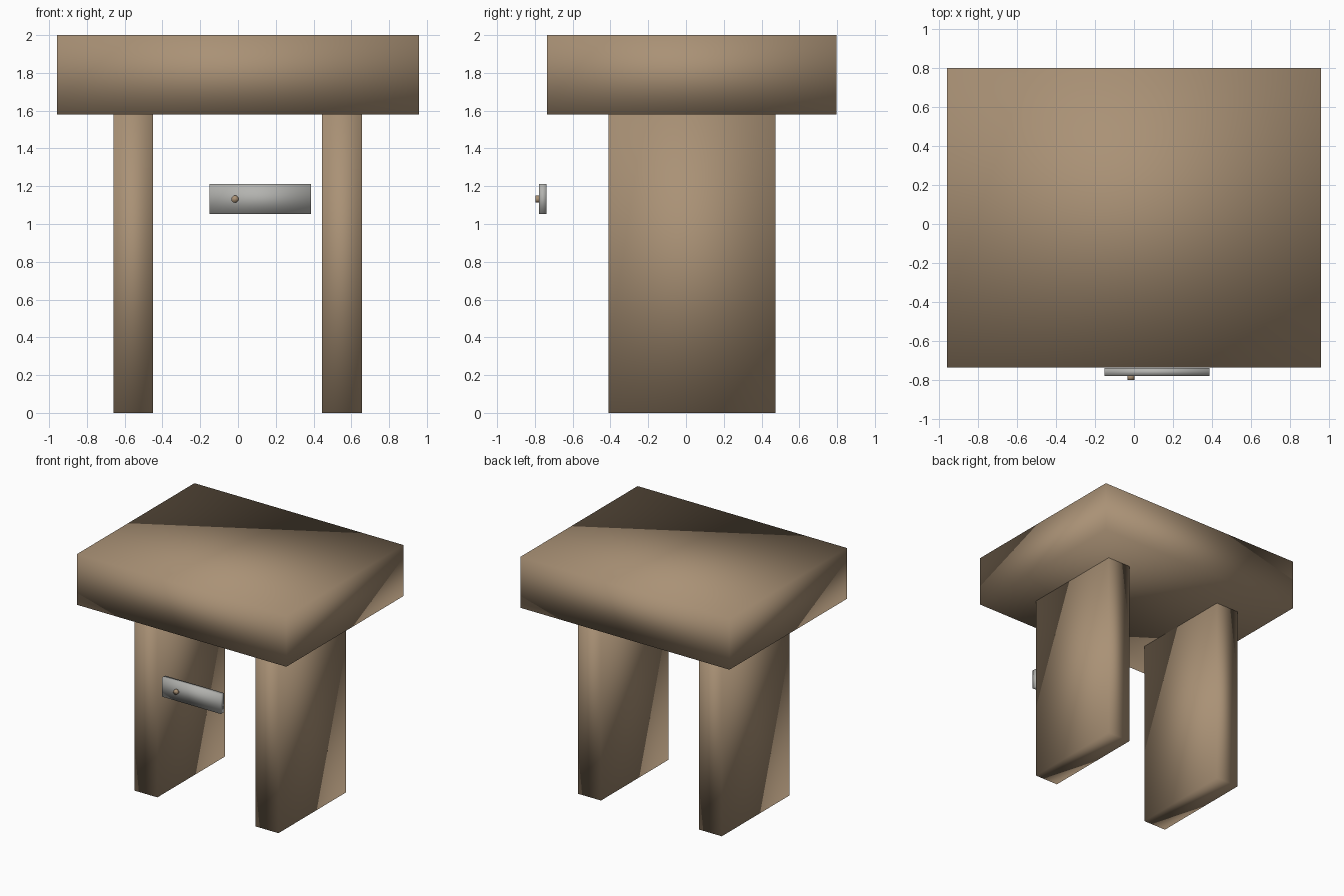
import bpy
import math

old = bpy.data.objects.get("Cube")
if old:
    bpy.data.objects.remove(old, do_unlink=True)


def material(name, colour):
    m = bpy.data.materials.new(name)
    m.use_nodes = True
    m.diffuse_color = colour
    m.node_tree.nodes["Principled BSDF"].inputs["Base Color"].default_value = colour
    return m


wood = material("tan_wood", (0.40, 0.285, 0.18, 1))
metal = material("grey_metal", (0.45, 0.45, 0.43, 1))


def finish(name, mat):
    # Soft shading that runs across the edges, as on the whole piece
    ob = bpy.context.object
    ob.name = ob.data.name = name
    ob.data.materials.append(mat)
    ob.data.shade_smooth()
    return ob


def box(name, mat, x, y, z):
    # Box from its (min, max) range on each axis
    bpy.ops.mesh.primitive_cube_add(size=1)
    ob = finish(name, mat)
    for v in ob.data.vertices:
        v.co = [(lo + hi) / 2 + c * (hi - lo) for c, (lo, hi) in zip(v.co, (x, y, z))]


# Thick top slab
box("table_top", wood, (-0.957, 0.957), (-0.735, 0.798), (1.58, 2.0))

# Two slab legs
for name, x in (("right_leg", (-0.66, -0.45)), ("left_leg", (0.445, 0.657))):
    box(name, wood, x, (-0.41, 0.475), (0, 1.58))

# Small plate in front, with its round knob
box("handle_plate", metal, (-0.15, 0.387), (-0.777, -0.738), (1.053, 1.212))
bpy.ops.mesh.primitive_cylinder_add(
    vertices=8, radius=0.02, depth=0.026,
    location=(-0.016, -0.785, 1.132), rotation=(math.pi / 2, math.pi / 8, 0))
finish("handle_knob", wood)
